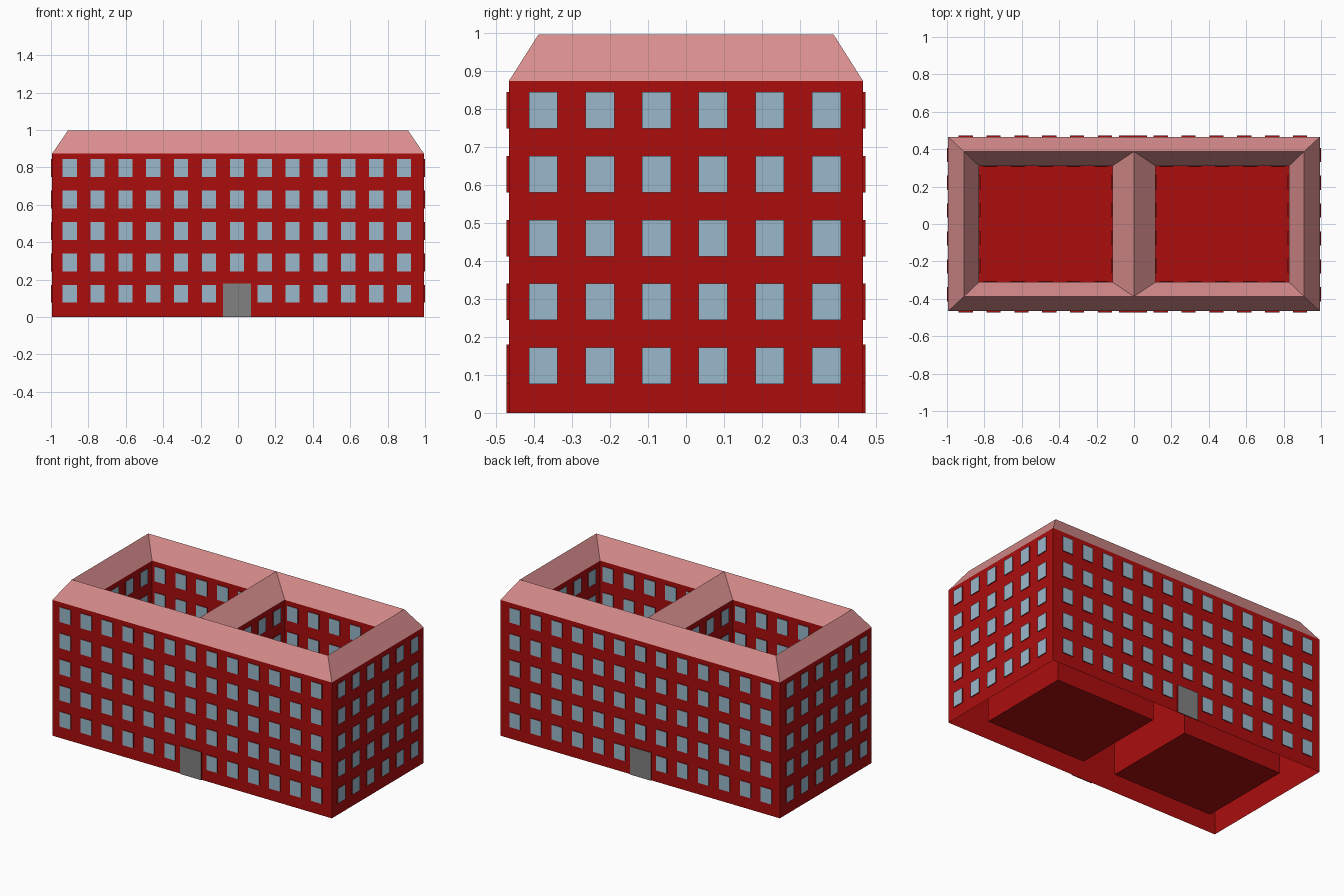
import bpy
import bmesh
from mathutils import Vector

cube = bpy.data.objects.get("Cube")
if cube:
    bpy.data.objects.remove(cube, do_unlink=True)

# Main dimensions
HX, HY = 0.994, 0.466          # outer half sizes
EAVE, TOP = 0.873, 0.996       # wall height and ridge height
RX, RY = 0.91, 0.388           # ridge half sizes
CX0, CX1, CY = 0.116, 0.828, 0.31   # courtyard extents
DEPTH = 0.006                  # how far windows and doors stand out
PITCH, WIN_W, WIN_H = 0.149, 0.076, 0.096
ROWS = [0.124 + 0.168 * i for i in range(5)]
DOOR_W, DOOR_H = 0.15, 0.18


def material(name, rgb):
    m = bpy.data.materials.new(name)
    m.use_nodes = True
    m.diffuse_color = (*rgb, 1)
    m.node_tree.nodes["Principled BSDF"].inputs["Base Color"].default_value = (*rgb, 1)
    return m


RED = material("wall red", (0.41, 0.004, 0.004))
BLUE = material("window blue", (0.32, 0.48, 0.60))
GREY = material("door grey", (0.22, 0.22, 0.22))
PINK = material("roof pink", (0.70, 0.27, 0.27))


def finish(name, bm, mats):
    mesh = bpy.data.meshes.new(name)
    bm.to_mesh(mesh)
    bm.free()
    for m in mats:
        mesh.materials.append(m)
    obj = bpy.data.objects.new(name, mesh)
    bpy.context.collection.objects.link(obj)
    return obj


def wall(name, start, end, columns, shift=0.0, door=False):
    """Sheet wall from start to end, facing right of that direction,
    with raised window panes and an optional door in the middle."""
    start, end = Vector((*start, 0)), Vector((*end, 0))
    along = (end - start).normalized()
    normal = along.cross(Vector((0, 0, 1)))
    length = (end - start).length
    mid = length / 2 + shift
    cols = [mid + (i - (columns - 1) / 2) * PITCH for i in range(columns)]
    us = {0, length} | {c + s * WIN_W / 2 for c in cols for s in (-1, 1)}
    zs = {0, EAVE} | {r + s * WIN_H / 2 for r in ROWS for s in (-1, 1)}
    if door:
        us |= {mid - DOOR_W / 2, mid + DOOR_W / 2}
        zs.add(DOOR_H)
    us, zs = sorted(us), sorted(zs)

    bm = bmesh.new()
    grid = [[bm.verts.new(start + along * u + Vector((0, 0, z))) for z in zs] for u in us]
    panes, doors = [], []
    for i in range(len(us) - 1):
        for j in range(len(zs) - 1):
            f = bm.faces.new((grid[i][j], grid[i + 1][j], grid[i + 1][j + 1], grid[i][j + 1]))
            u, z = (us[i] + us[i + 1]) / 2, (zs[j] + zs[j + 1]) / 2
            if door and abs(u - mid) < DOOR_W / 2 and z < DOOR_H:
                doors.append(f)
            elif (any(abs(u - c) < WIN_W / 2 for c in cols)
                  and any(abs(z - r) < WIN_H / 2 for r in ROWS)):
                panes.append(f)
    # Raise the openings, then colour only their front faces
    for faces, index in ((panes, 1), (doors, 2)):
        if faces:
            out = bmesh.ops.extrude_face_region(bm, geom=faces)["geom"]
            moved = [g for g in out if isinstance(g, bmesh.types.BMVert)]
            bmesh.ops.translate(bm, verts=moved, vec=normal * DEPTH)
            for g in out:
                if isinstance(g, bmesh.types.BMFace):
                    g.material_index = index
    return finish(name, bm, (RED, BLUE, GREY))


# Outer walls
SHIFT = -0.006
wall("front_wall", (-HX, -HY), (HX, -HY), 13, SHIFT, True)
wall("back_wall", (HX, HY), (-HX, HY), 13, -SHIFT, True)
wall("left_wall", (HX, -HY), (HX, HY), 6, -0.003)
wall("right_wall", (-HX, HY), (-HX, -HY), 6, 0.003)

# Courtyard walls and floors
for side, x0, x1 in (("left", CX0, CX1), ("right", -CX1, -CX0)):
    wall(side + "_court_front_wall", (x1, -CY), (x0, -CY), 5)
    wall(side + "_court_back_wall", (x0, CY), (x1, CY), 5)
    wall(side + "_court_low_x_wall", (x0, -CY), (x0, CY), 4)
    wall(side + "_court_high_x_wall", (x1, CY), (x1, -CY), 4)
    bm = bmesh.new()
    bm.faces.new([bm.verts.new((x, y, 0)) for x, y in
                  ((x0, -CY), (x1, -CY), (x1, CY), (x0, CY))])
    finish(side + "_court_floor", bm, (RED,))

# Roof: one quarter, mirrored both ways
bm = bmesh.new()
quarter = (
    ((HX, HY, EAVE), (0, HY, EAVE), (0, RY, TOP), (RX, RY, TOP)),
    ((HX, 0, EAVE), (HX, HY, EAVE), (RX, RY, TOP), (RX, 0, TOP)),
    ((CX0, CY, EAVE), (CX1, CY, EAVE), (RX, RY, TOP), (0, RY, TOP)),
    ((CX1, CY, EAVE), (CX1, 0, EAVE), (RX, 0, TOP), (RX, RY, TOP)),
    ((CX0, 0, EAVE), (CX0, CY, EAVE), (0, RY, TOP), (0, 0, TOP)),
)
for quad in quarter:
    bm.faces.new([bm.verts.new(p) for p in quad])
bmesh.ops.remove_doubles(bm, verts=bm.verts, dist=0.0001)
roof = finish("roof", bm, (PINK,))
mirror = roof.modifiers.new("Mirror", "MIRROR")
mirror.use_axis = (True, True, False)
